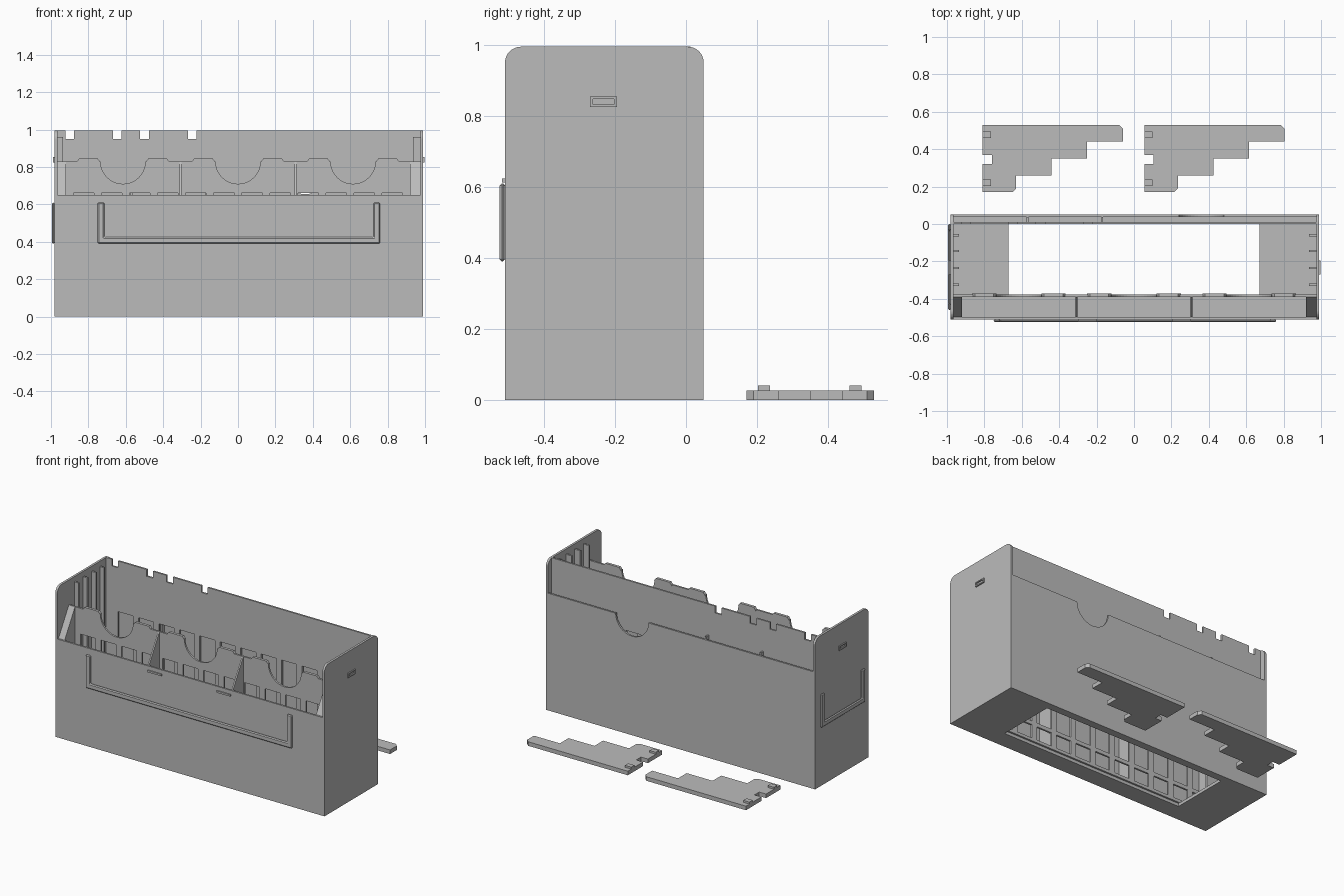
import bpy, bmesh, math

default = bpy.data.objects.get("Cube")
if default:
    bpy.data.objects.remove(default, do_unlink=True)

grey = bpy.data.materials.new("light grey plastic")
grey.use_nodes = True
COLOUR = (0.5, 0.5, 0.5, 1)
grey.diffuse_color = COLOUR
grey.node_tree.nodes["Principled BSDF"].inputs["Base Color"].default_value = COLOUR


def finish(name, bm):
    bmesh.ops.recalc_face_normals(bm, faces=bm.faces)
    mesh = bpy.data.meshes.new(name)
    bm.to_mesh(mesh)
    bm.free()
    mesh.materials.append(grey)
    obj = bpy.data.objects.new(name, mesh)
    bpy.context.collection.objects.link(obj)
    return obj


def add_prism(bm, points, axis, lo, hi):
    """Extrude a 2D outline along an axis from lo to hi."""
    place = {"x": lambda a, b, c: (c, a, b),
             "y": lambda a, b, c: (a, c, b),
             "z": lambda a, b, c: (a, b, c)}[axis]
    low = [bm.verts.new(place(a, b, lo)) for a, b in points]
    high = [bm.verts.new(place(a, b, hi)) for a, b in points]
    bm.faces.new(low)
    bm.faces.new(high)
    n = len(points)
    for i in range(n):
        j = (i + 1) % n
        bm.faces.new((low[i], low[j], high[j], high[i]))


def add_box(bm, x, y, z):
    add_prism(bm, [(x[0], y[0]), (x[1], y[0]), (x[1], y[1]), (x[0], y[1])], "z", *z)


def prism(name, points, axis, lo, hi):
    bm = bmesh.new()
    add_prism(bm, points, axis, lo, hi)
    return finish(name, bm)


def boxes(name, items):
    bm = bmesh.new()
    for item in items:
        add_box(bm, *item)
    return finish(name, bm)


def arc(cx, cz, r, start, end, steps):
    return [(cx + r * math.cos(math.radians(start + (end - start) * i / steps)),
             cz + r * math.sin(math.radians(start + (end - start) * i / steps)))
            for i in range(steps + 1)]


LEFT, RIGHT, FRONT, BACK = -0.98, 0.99, -0.51, 0.05
IN_L, IN_R = LEFT + 0.015, RIGHT - 0.015
TRAY_Y, WIN_TOP = -0.39, 0.66

# Side walls with rounded top corners
side = [(FRONT, 0), (BACK, 0)]
side += arc(BACK - 0.045, 0.95, 0.045, 0, 90, 8) + arc(FRONT + 0.045, 0.95, 0.045, 90, 180, 8)
prism("right_side_wall", side, "x", LEFT, IN_L)
prism("left_side_wall", side, "x", IN_R, RIGHT)

# Floor with a large rectangular opening
boxes("floor", [
    ((IN_L, -0.67), (FRONT, BACK), (0, 0.02)),
    ((0.67, IN_R), (FRONT, BACK), (0, 0.02)),
    ((-0.67, 0.67), (FRONT, TRAY_Y), (0, 0.02)),
    ((-0.67, 0.67), (0, BACK), (0, 0.02))])

# Front panel
boxes("front_panel", [((IN_L, IN_R), (FRONT, FRONT + 0.012), (0.02, 0.65))])

# Back outer panel with a finger notch
panel = [(IN_L, 0.02), (IN_R, 0.02), (IN_R, 0.775)]
panel += arc(0.36, 0.775, 0.12, 0, -180, 20) + [(IN_L, 0.775)]
prism("back_outer_panel", panel, "y", BACK - 0.012, BACK)
boxes("back_pocket_dividers",
      [((x - 0.005, x + 0.005), (0.012, BACK - 0.012), (0.02, 0.79)) for x in (-0.57, -0.17)])


# Window lattices shared by both inner walls
def lattice(name, y):
    items = [((IN_L, IN_R), y, z) for z in ((0.02, 0.04), (0.13, 0.155))]
    for i in range(13):
        x = -0.9 + 0.15 * i
        lo = IN_L if i == 0 else x - 0.02
        hi = IN_R if i == 12 else x + 0.02
        items.append(((lo, hi), y, (0.04, 0.13)))
        items.append(((lo, hi), y, (0.155, WIN_TOP)))
    boxes(name, items)


lattice("back_inner_lattice", (0, 0.012))
lattice("tray_lattice", (TRAY_Y, TRAY_Y + 0.012))

# Back inner wall top with small slots
top = [(IN_R, WIN_TOP), (IN_L, WIN_TOP), (IN_L, 0.995)]
for x in (-0.9, -0.645, -0.5, -0.245):
    top += [(x - 0.023, 0.995), (x - 0.023, 0.95), (x + 0.023, 0.95), (x + 0.023, 0.995)]
top += [(IN_R, 0.995)]
prism("back_inner_wall", top, "y", 0, 0.012)

# Tray wall with three finger cutouts
wall = [(IN_R, WIN_TOP), (IN_L, WIN_TOP), (IN_L, 0.83)]
for x in (-0.615, 0, 0.615):
    wall += arc(x, 0.83, 0.12, 180, 360, 20)
wall += [(IN_R, 0.83)]
prism("tray_wall", wall, "y", TRAY_Y, TRAY_Y + 0.012)

# Raised lips beside the cutouts
bm = bmesh.new()
for cx in (-0.615, 0, 0.615):
    for s in (-1, 1):
        c = cx + s * 0.185
        outline = [(c - 0.065, 0.825), (c + 0.065, 0.825), (c + 0.05, 0.845), (c - 0.05, 0.845)]
        add_prism(bm, outline, "y", TRAY_Y, TRAY_Y + 0.018)
finish("tray_lips", bm)

# Tray dividers and end blocks with sloping tops
slope = [(FRONT + 0.012, 0.02), (TRAY_Y, 0.02), (TRAY_Y, 0.83), (FRONT + 0.012, 0.65)]
for name, lo, hi in (("tray_end_right", IN_L, -0.92), ("tray_end_left", 0.92, IN_R),
                     ("tray_divider_right", -0.312, -0.302), ("tray_divider_left", 0.302, 0.312)):
    prism(name, slope, "x", lo, hi)

# Guide fins on the side walls
fins = []
for y in (-0.06, -0.145, -0.235, -0.325):
    for x in ((IN_L, -0.935), (0.935, IN_R)):
        fins.append((x, (y - 0.006, y + 0.006), (0.02, 0.96)))
boxes("guide_fins", fins)


# U-shaped label holders with bevelled outer edges
def label_frame(name, a, z, axis, surface, depth):
    w = 0.035
    outline = [(a[0], z[1]), (a[0], z[0]), (a[1], z[0]), (a[1], z[1]),
               (a[1] - w, z[1]), (a[1] - w, z[0] + w), (a[0] + w, z[0] + w), (a[0] + w, z[1])]
    obj = prism(name, outline, axis, surface - depth, surface)
    bevel = obj.modifiers.new("bevel", "BEVEL")
    bevel.width = 0.006
    bevel.segments = 1
    bevel.limit_method = "ANGLE"


label_frame("front_label_holder", (-0.75, 0.76), (0.39, 0.61), "y", FRONT, 0.015)
label_frame("side_label_holder", (-0.46, 0.0), (0.39, 0.61), "x", LEFT, 0.014)
boxes("front_label_clips", [((x - 0.05, x + 0.05), (FRONT - 0.008, FRONT), (0.612, 0.624))
                            for x in (-0.25, 0.255)])


# Small raised latch rims on both sides
def latch(name, x):
    boxes(name, [(x, (-0.27, -0.195), (0.825, 0.832)), (x, (-0.27, -0.195), (0.848, 0.855)),
                 (x, (-0.27, -0.262), (0.832, 0.848)), (x, (-0.203, -0.195), (0.832, 0.848))])


latch("left_latch", (RIGHT, RIGHT + 0.008))
latch("right_latch", (LEFT - 0.008, LEFT))

# Two stepped divider plates lying behind the box
step = [(0, 0.53), (0.73, 0.53), (0.75, 0.51), (0.75, 0.44)]
for i, y in enumerate((0.44, 0.35, 0.26)):
    x = 0.56 - 0.19 * i
    step += [(x, y), (x, y - 0.09 if i < 2 else 0.19)]
step += [(0.16, 0.17), (0, 0.17), (0, 0.32), (0.05, 0.32), (0.05, 0.37), (0, 0.37)]
for name, x0 in (("stepped_plate_right", -0.81), ("stepped_plate_left", 0.055)):
    bm = bmesh.new()
    add_prism(bm, [(x + x0, y) for x, y in step], "z", 0, 0.027)
    for y in (0.203, 0.46):
        add_box(bm, (x0, x0 + 0.045), (y, y + 0.034), (0.027, 0.04))
    finish(name, bm)
